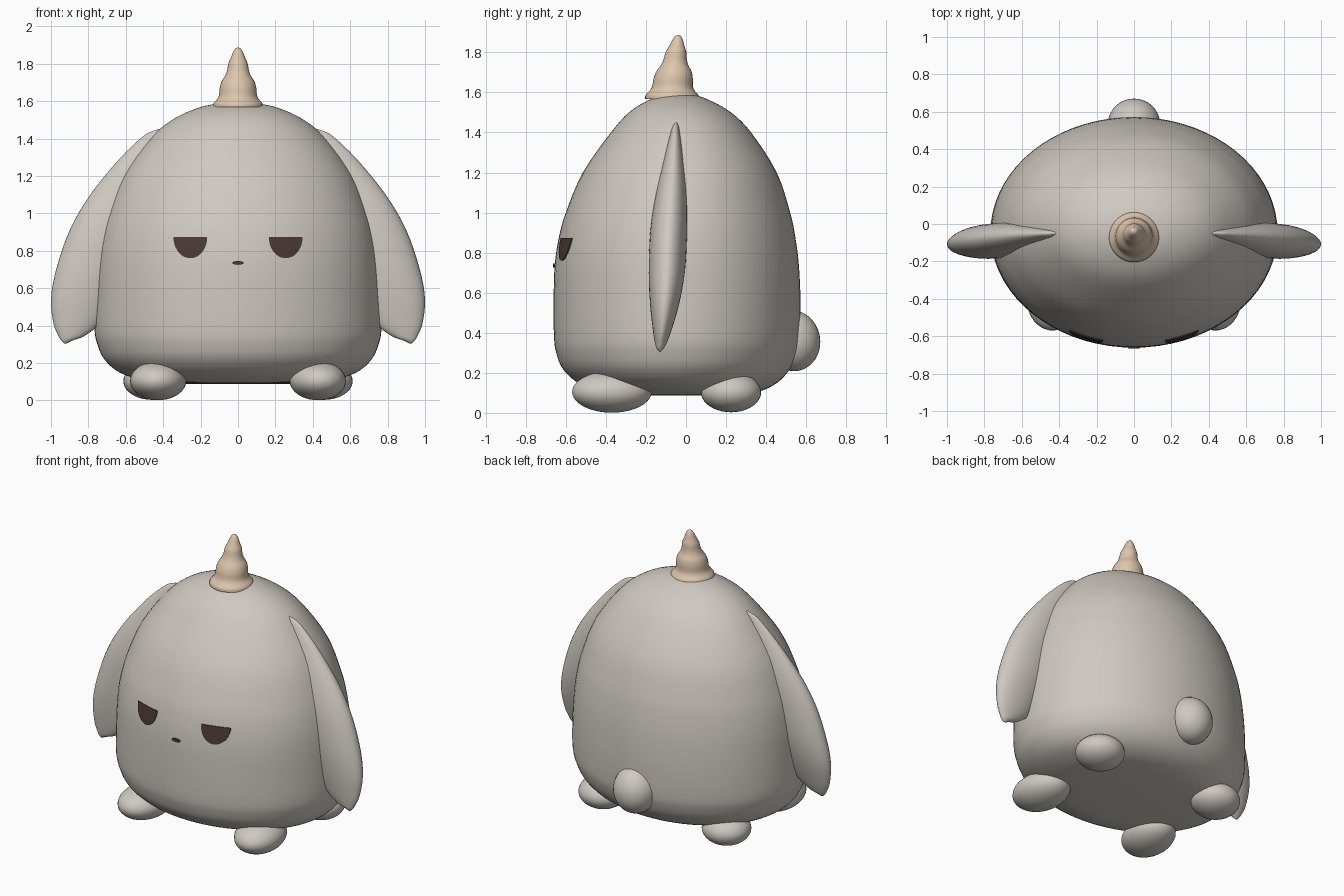
import bpy, bmesh, math

cube = bpy.data.objects.get("Cube")
if cube:
    bpy.data.objects.remove(cube, do_unlink=True)


def material(name, rgb):
    m = bpy.data.materials.new(name)
    m.use_nodes = True
    m.diffuse_color = (*rgb, 1)
    m.node_tree.nodes["Principled BSDF"].inputs["Base Color"].default_value = (*rgb, 1)
    return m


GREY = material("warm grey", (0.62, 0.58, 0.53))
TAN = material("horn tan", (0.72, 0.56, 0.41))
BROWN = material("dark brown", (0.07, 0.04, 0.033))


def finish(name, bm, mat, angle=60):
    bmesh.ops.recalc_face_normals(bm, faces=bm.faces)
    me = bpy.data.meshes.new(name)
    bm.to_mesh(me)
    bm.free()
    me.materials.append(mat)
    ob = bpy.data.objects.new(name, me)
    bpy.context.collection.objects.link(ob)
    bpy.ops.object.select_all(action="DESELECT")
    ob.select_set(True)
    bpy.context.view_layer.objects.active = ob
    bpy.ops.object.shade_smooth_by_angle(angle=math.radians(angle))
    return ob


def refine(rows, steps):
    """Smooth curve through control rows."""
    out = []
    for i in range(len(rows) - 1):
        p = [rows[max(0, min(len(rows) - 1, i + k))] for k in (-1, 0, 1, 2)]
        for s in range(steps):
            t = s / steps
            out.append(tuple(b + 0.5 * t * (c - a + t * (2*a - 5*b + 4*c - d + t * (3*(b - c) + d - a)))
                             for a, b, c, d in zip(*p)))
    return out + [tuple(rows[-1])]


def loft(rings, sides):
    """Stack of ellipses given as (z, centre x, centre y, radius x, radius y)."""
    bm = bmesh.new()
    loops = []
    for z, cx, cy, rx, ry in rings:
        loops.append([bm.verts.new((cx + rx * math.cos(a), cy + ry * math.sin(a), z))
                      for a in (2 * math.pi * k / sides for k in range(sides))])
    for lo, hi in zip(loops, loops[1:]):
        for k in range(sides):
            n = (k + 1) % sides
            bm.faces.new((lo[k], lo[n], hi[n], hi[k]))
    bm.faces.new(loops[0][::-1])
    bm.faces.new(loops[-1])
    return bm


# Body: height, half width, front y, back y
body_rows = [(0.087, 0.20, -0.20, 0.12), (0.092, 0.36, -0.33, 0.24), (0.105, 0.50, -0.43, 0.36),
             (0.15, 0.635, -0.54, 0.455), (0.22, 0.715, -0.615, 0.52), (0.30, 0.752, -0.648, 0.555),
             (0.38, 0.767, -0.659, 0.568), (0.55, 0.765, -0.661, 0.572), (0.73, 0.755, -0.656, 0.564),
             (0.87, 0.735, -0.636, 0.547), (1.0, 0.70, -0.60, 0.52), (1.2, 0.618, -0.515, 0.453),
             (1.4, 0.47, -0.375, 0.325), (1.5, 0.352, -0.285, 0.225), (1.56, 0.225, -0.19, 0.12),
             (1.585, 0.12, -0.11, 0.05), (1.593, 0.01, -0.04, -0.02)]
body_rings = [(z, 0, (f + b) / 2, a, (b - f) / 2) for z, a, f, b in refine(body_rows, 4)]
finish("body", loft(body_rings, 72), GREY)


def front_y(x, z):
    """Front surface of the body."""
    for lo, hi in zip(body_rings, body_rings[1:]):
        if lo[0] <= z <= hi[0]:
            t = (z - lo[0]) / (hi[0] - lo[0])
            cy, a, b = (lo[i] + t * (hi[i] - lo[i]) for i in (2, 3, 4))
            return cy - b * math.sqrt(1 - (x / a) ** 2)


# Horn: height, centre y, radius
horn_rows = [(1.568, -0.07, 0.134), (1.588, -0.07, 0.131), (1.612, -0.069, 0.11), (1.635, -0.067, 0.101),
             (1.67, -0.064, 0.098), (1.705, -0.06, 0.088), (1.735, -0.057, 0.069), (1.765, -0.054, 0.058),
             (1.80, -0.05, 0.052), (1.83, -0.046, 0.039), (1.86, -0.042, 0.027), (1.88, -0.04, 0.015),
             (1.887, -0.04, 0.002)]
finish("horn", loft([(z, 0, y, r, r) for z, y, r in refine(horn_rows, 3)], 40), TAN)

# Ears: height, inner x, outer x, centre y, half thickness
ear_rows = [(0.305, 0.915, 0.93, -0.13, 0.003), (0.32, 0.885, 0.945, -0.129, 0.016),
            (0.345, 0.82, 0.96, -0.126, 0.028), (0.41, 0.74, 0.986, -0.119, 0.046),
            (0.54, 0.66, 1.0, -0.107, 0.072), (0.70, 0.59, 0.972, -0.096, 0.09),
            (0.91, 0.50, 0.90, -0.086, 0.092), (1.10, 0.43, 0.79, -0.073, 0.077),
            (1.29, 0.38, 0.635, -0.06, 0.046), (1.41, 0.37, 0.51, -0.053, 0.021),
            (1.44, 0.385, 0.455, -0.05, 0.01), (1.45, 0.405, 0.425, -0.05, 0.003)]


def ellipsoid(name, centre, radii, turn=(0, 0, 0)):
    bm = bmesh.new()
    bmesh.ops.create_uvsphere(bm, u_segments=32, v_segments=20, radius=1)
    bmesh.ops.scale(bm, vec=radii, verts=bm.verts)
    ob = finish(name, bm, GREY)
    ob.location = centre
    ob.rotation_euler = turn


def face_plate(name, outline, lift):
    """Thin closed plate that follows the front of the body."""
    bm = bmesh.new()
    cx = sum(p[0] for p in outline) / len(outline)
    cz = sum(p[1] for p in outline) / len(outline)
    layers = []
    for depth in (lift, -0.001):
        rows = []
        for s in (0.03, 0.35, 0.7, 1.0):
            pts = [(cx + s * (x - cx), cz + s * (z - cz)) for x, z in outline]
            rows.append([bm.verts.new((x, front_y(x, z) - depth, z)) for x, z in pts])
        layers.append(rows)
    front, back = layers
    strips = list(zip(front, front[1:])) + [(front[-1], back[-1])] + list(zip(back[1:], back))
    n = len(outline)
    for a, b in strips:
        for k in range(n):
            bm.faces.new((a[k], a[(k + 1) % n], b[(k + 1) % n], b[k]))
    bm.faces.new(front[0])
    bm.faces.new(back[0])
    finish(name, bm, BROWN, 40)


for side, s in (("left", 1), ("right", -1)):
    rings = [(z, s * (i + o) / 2, y, (o - i) / 2, t) for z, i, o, y, t in refine(ear_rows, 4)]
    finish(side + "_ear", loft(rings, 36), GREY)
    ellipsoid(side + "_front_foot", (s * 0.427, -0.37, 0.105), (0.15, 0.2, 0.104), (0, 0, s * 0.12))
    ellipsoid(side + "_back_foot", (s * 0.46, 0.225, 0.103), (0.153, 0.15, 0.1))
    # Sleepy half-closed eye: flat lid above a rounded lower half
    eye = [(s * (0.255 + 0.09 * math.cos(a)), 0.872 + 0.112 * math.sin(a))
           for a in (math.pi * (1 + k / 24) for k in range(25))]
    eye += [(s * (0.345 - 0.18 * k / 8), 0.874) for k in range(9)]
    face_plate(side + "_eye", eye, 0.006)

face_plate("nose", [(0.031 * math.cos(a), 0.735 + 0.01 * math.sin(a))
                    for a in (2 * math.pi * k / 20 for k in range(20))], 0.009)
ellipsoid("tail", (0, 0.535, 0.36), (0.14, 0.135, 0.152), (0.15, 0, 0))
